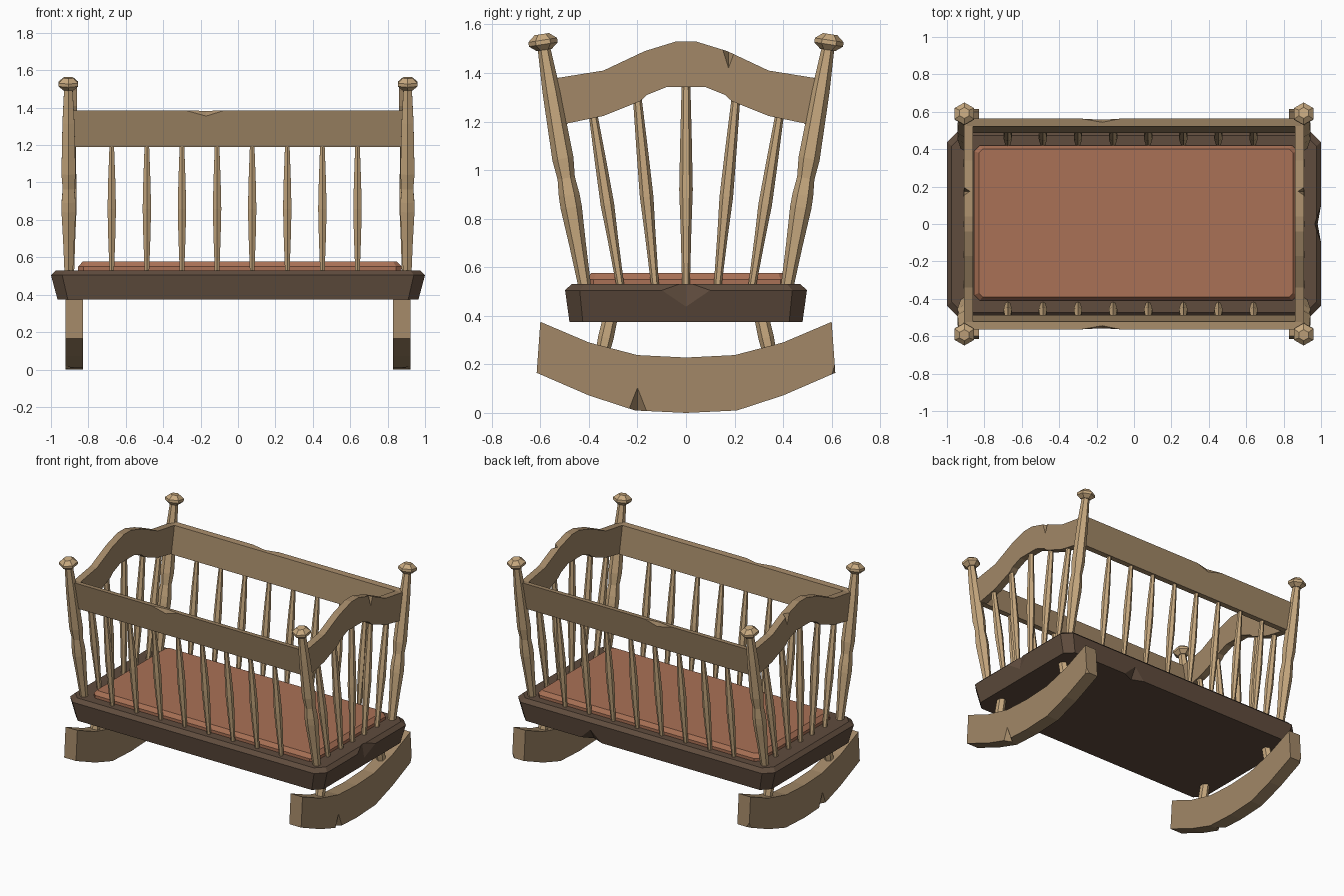
import bpy, bmesh, math
from mathutils import Vector

if "Cube" in bpy.data.objects:
    bpy.data.objects.remove(bpy.data.objects["Cube"])


def mat(name, rgb):
    m = bpy.data.materials.new(name)
    m.diffuse_color = (*rgb, 1)
    m.use_nodes = True
    m.node_tree.nodes["Principled BSDF"].inputs["Base Color"].default_value = m.diffuse_color
    return m


WOOD = mat("mid_wood", (0.36, 0.245, 0.135))
LIGHT = mat("light_wood", (0.58, 0.40, 0.215))
DARK = mat("dark_wood", (0.115, 0.072, 0.047))
CLOTH = mat("red_brown_cloth", (0.40, 0.165, 0.092))


def obj_from(bm, name, material):
    bmesh.ops.recalc_face_normals(bm, faces=bm.faces)
    me = bpy.data.meshes.new(name)
    bm.to_mesh(me)
    bm.free()
    if material:
        me.materials.append(material)
    ob = bpy.data.objects.new(name, me)
    bpy.context.collection.objects.link(ob)
    return ob


def loft(bm, rings):
    """Closed solid through a stack of equal-length rings."""
    vs = [[bm.verts.new(p) for p in r] for r in rings]
    n = len(vs[0])
    for a, b in zip(vs, vs[1:]):
        for i in range(n):
            j = (i + 1) % n
            bm.faces.new((a[i], a[j], b[j], b[i]))
    bm.faces.new(vs[0][::-1])
    bm.faces.new(vs[-1])


def turned(bm, p0, p1, profile, sides=6):
    """Turned rod from p0 to p1, profile = (fraction, radius)."""
    p0, p1 = Vector(p0), Vector(p1)
    axis = (p1 - p0).normalized()
    u = Vector((1, 0, 0))
    u = (u - axis * u.dot(axis)).normalized()
    v = axis.cross(u)
    rings = []
    for t, r in profile:
        c = p0.lerp(p1, t)
        angs = [math.tau * (i + 0.5) / sides for i in range(sides)]
        rings.append([c + r * (math.cos(a) * u + math.sin(a) * v) for a in angs])
    loft(bm, rings)


def finish(ob, axes, chips=()):
    """Cut wear chips (convex wedges), mirror over the given axes, bake."""
    cutters = []
    for pts in chips:
        bm = bmesh.new()
        for p in pts:
            bm.verts.new(p)
        bmesh.ops.convex_hull(bm, input=bm.verts)
        c = obj_from(bm, "chip_cutter", None)
        c.hide_render = True
        cutters.append(c)
        m = ob.modifiers.new("chip", 'BOOLEAN')
        m.operation, m.object, m.solver = 'DIFFERENCE', c, 'EXACT'
    if axes:
        m = ob.modifiers.new("mirror", 'MIRROR')
        m.use_axis = ['X' in axes, 'Y' in axes, False]
        m.use_mirror_merge = False
    dg = bpy.context.evaluated_depsgraph_get()
    me = bpy.data.meshes.new_from_object(ob.evaluated_get(dg))
    ob.modifiers.clear()
    ob.data = me
    for c in cutters:
        bpy.data.objects.remove(c)


def octagon(hx, hy, z, c, ox=0.0, oy=0.0):
    q = [(hx, -hy + c), (hx, hy - c), (hx - c, hy), (-hx + c, hy),
         (-hx, hy - c), (-hx, -hy + c), (-hx + c, -hy), (hx - c, -hy)]
    return [(x + ox, y + oy, z) for x, y in q]


# tray
bm = bmesh.new()
loft(bm, [octagon(0.965, 0.48, 0.375, 0.055), octagon(1.0, 0.498, 0.505, 0.06),
          octagon(0.975, 0.472, 0.53, 0.055)])
tray = obj_from(bm, "tray", DARK)
finish(tray, '', [
    [(1.01, -0.15, 0.535), (1.01, 0.15, 0.535), (0.983, 0, 0.43), (0.965, 0, 0.54), (1.03, 0, 0.42)],
    [(0.25, 0.50, 0.36), (0.55, 0.50, 0.36), (0.4, 0.495, 0.46), (0.4, 0.44, 0.365)]])

# mattress
bm = bmesh.new()
loft(bm, [octagon(0.865, 0.415, 0.525, 0.03, 0.01, 0.005),
          octagon(0.865, 0.415, 0.55, 0.03, 0.01, 0.005),
          octagon(0.84, 0.395, 0.577, 0.02, 0.01, 0.005)])
obj_from(bm, "mattress", CLOTH)

# arched end boards
half_top = [(0.04, 1.53), (0.17, 1.49), (0.34, 1.41), (0.545, 1.377)]
half_low = [(0.50, 1.19), (0.34, 1.223), (0.19, 1.283), (0.16, 1.31), (0.08, 1.342)]
half = half_top + half_low
prof = half + [(-y, z) for y, z in reversed(half)]
bm = bmesh.new()
loft(bm, [[(x, y, z) for y, z in prof] for x in (0.86, 0.91)])
finish(obj_from(bm, "end_board", WOOD), 'X', [
    [(0.93, 0.125, 1.54), (0.93, 0.22, 1.50), (0.915, 0.175, 1.41), (0.862, 0.175, 1.52)]])

# long side rails, leaning outward
bm = bmesh.new()
sec = [(0.487, 1.19), (0.527, 1.19), (0.563, 1.385), (0.522, 1.38)]
loft(bm, [[(x, y, z) for y, z in sec] for x in (-0.895, 0.895)])
finish(obj_from(bm, "side_rail", WOOD), 'Y', [
    [(-0.33, 0.57, 1.39), (-0.03, 0.57, 1.39), (-0.17, 0.56, 1.35), (-0.17, 0.54, 1.39)]])

# rockers
half = [(0, 0.228), (0.2, 0.238), (0.4, 0.29), (0.6, 0.375),
        (0.615, 0.165), (0.4, 0.072), (0.21, 0.01), (0, 0)]
prof = half + [(-y, z) for y, z in reversed(half[1:-1])]
bm = bmesh.new()
loft(bm, [[(x, y, z) for y, z in prof] for x in (0.83, 0.922)])
finish(obj_from(bm, "rocker", WOOD), 'X', [
    [(0.94, -0.26, -0.01), (0.94, -0.14, -0.01), (0.925, -0.2, 0.11), (0.87, -0.2, -0.01)],
    [(0.93, 0.62, 0.24), (0.93, 0.62, 0.15), (0.93, 0.59, 0.14), (0.88, 0.625, 0.15)]])

# short legs between tray and rockers
bm = bmesh.new()
turned(bm, (0.875, 0.31, 0.40), (0.875, 0.35, 0.22), [(0, 0.03), (0.5, 0.032), (1, 0.027)])
finish(obj_from(bm, "rocker_leg", LIGHT), 'XY')

# corner posts with knobs
bm = bmesh.new()
P0, P1 = (0.905, 0.416, 0.515), (0.907, 0.588, 1.52)
turned(bm, P0, P1, [(0, 0.026), (0.17, 0.034), (0.33, 0.044), (0.38, 0.043), (0.45, 0.036),
                    (0.53, 0.044), (0.6, 0.042), (0.8, 0.037), (1, 0.025)])
turned(bm, (0.907, 0.584, 1.495), (0.907, 0.594, 1.56),
       [(0, 0.032), (0.35, 0.06), (0.62, 0.06), (1, 0.03)])
finish(obj_from(bm, "corner_post", LIGHT), 'XY')

# spindles along the sides
SP = [(0, 0.014), (0.28, 0.022), (0.5, 0.026), (0.72, 0.022), (1, 0.014)]
bm = bmesh.new()
for i in range(8):
    x = -0.675 + 0.1877 * i
    turned(bm, (x, 0.43, 0.52), (x, 0.508, 1.2), SP)
finish(obj_from(bm, "side_spindle", LIGHT), 'Y')

# fanned spindles at the ends
EP = [(0, 0.016), (0.28, 0.022), (0.48, 0.028), (0.72, 0.024), (1, 0.018)]
bm = bmesh.new()
for y0, y1, z1 in [(-0.27, -0.382, 1.225), (-0.127, -0.2, 1.29), (0, 0, 1.35),
                   (0.13, 0.205, 1.29), (0.272, 0.385, 1.225)]:
    turned(bm, (0.89, y0, 0.52), (0.885, y1, z1), EP)
finish(obj_from(bm, "end_spindle", LIGHT), 'X')
